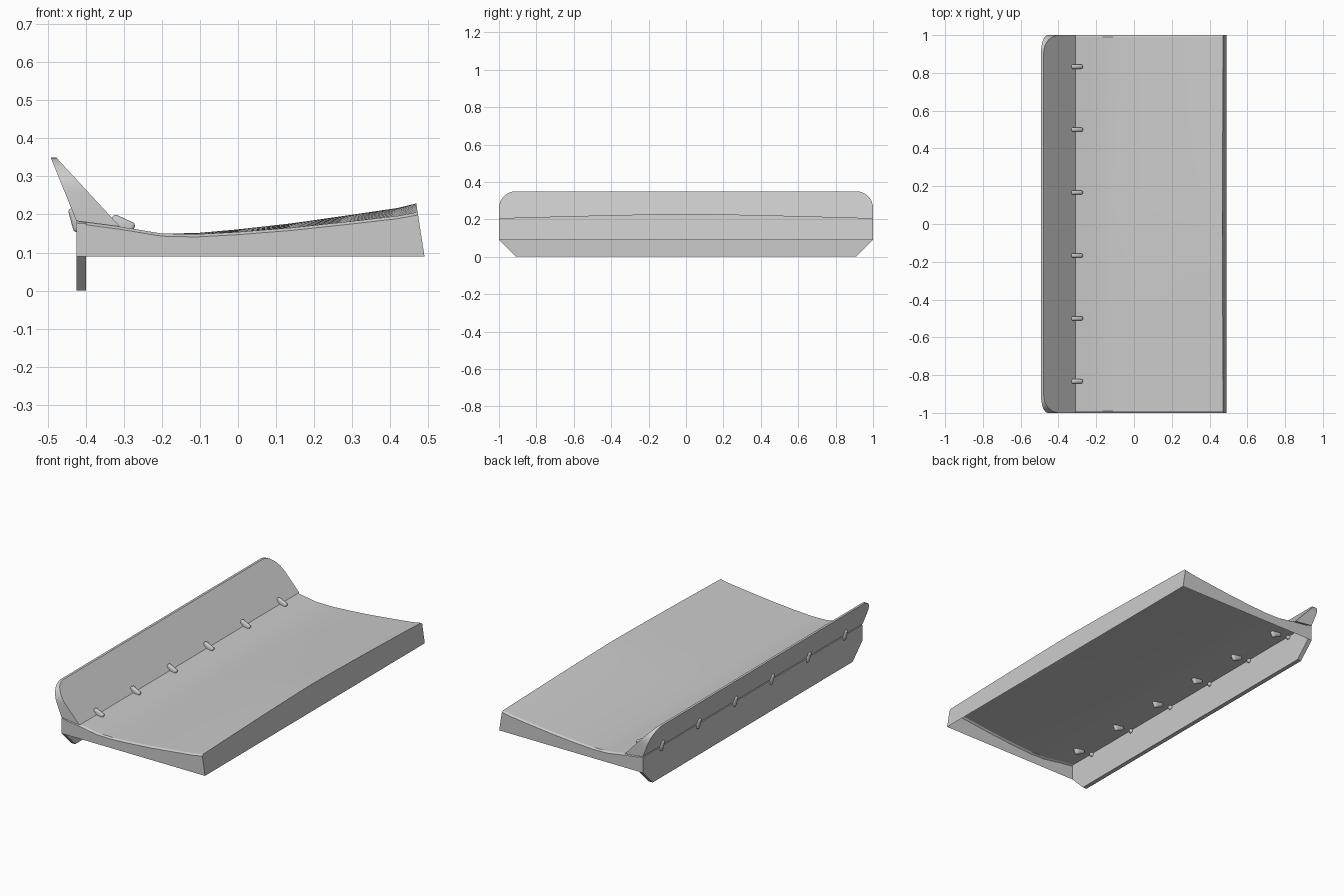
import bpy, bmesh, math

cube = bpy.data.objects.get("Cube")
if cube:
    bpy.data.objects.remove(cube, do_unlink=True)

grey = bpy.data.materials.new("light_grey")
grey.use_nodes = True
colour = (0.6, 0.6, 0.6, 1)
grey.diffuse_color = colour
grey.node_tree.nodes["Principled BSDF"].inputs["Base Color"].default_value = colour


def finish(name, bm, recalc=True):
    if recalc:
        bmesh.ops.recalc_face_normals(bm, faces=bm.faces)
    mesh = bpy.data.meshes.new(name)
    bm.to_mesh(mesh)
    bm.free()
    mesh.materials.append(grey)
    obj = bpy.data.objects.new(name, mesh)
    bpy.context.collection.objects.link(obj)
    bpy.ops.object.select_all(action='DESELECT')
    obj.select_set(True)
    bpy.context.view_layer.objects.active = obj
    bpy.ops.object.shade_smooth_by_angle(angle=math.radians(30))
    return obj


def loft(bm, rows, closed=False):
    """Bridge equal-length rows of points with quads."""
    grid = [[bm.verts.new(p) for p in row] for row in rows]
    n = len(grid[0])
    for a, b in zip(grid, grid[1:]):
        for j in range(n if closed else n - 1):
            k = (j + 1) % n
            bm.faces.new((a[j], b[j], b[k], a[k]))
    return grid


# Deck shell: curved, crowned top with open underside and thin skirts
SKIRT = 0.09
profile = [(-0.425, 0.183), (-0.40, 0.18), (-0.31, 0.168), (-0.20, 0.15),
           (-0.11, 0.148), (0, 0.154), (0.14, 0.165), (0.28, 0.18),
           (0.42, 0.196), (0.472, 0.206)]
ys = [-0.99 + 1.98 * i / 16 for i in range(17)]
rows = []
for x, z in profile:
    crown = 0.023 * max(0, (x + 0.2) / 0.672)
    section = [(-1, SKIRT), (-1, z - 0.007)]
    section += [(y, z + crown * (1 - abs(y) ** 1.3)) for y in ys]
    section += [(1, z - 0.007), (1, SKIRT)]
    last = x == profile[-1][0]
    rows.append([(0.49 - (h - SKIRT) * 0.155 if last else x, y, h)
                 for y, h in section])
bm = bmesh.new()
grid = loft(bm, rows)
bm.faces.new(list(reversed(grid[-1])))
finish("deck_shell", bm, recalc=False)

# Back plate with chamfered lower corners
outline = [(-1, 0.178), (-1, SKIRT), (-0.91, 0), (0.91, 0), (1, SKIRT), (1, 0.178)]
bm = bmesh.new()
grid = loft(bm, [[(x, y, z) for y, z in outline] for x in (-0.425, -0.40)], closed=True)
for ring in grid:
    bm.faces.new(ring)
finish("back_plate", bm)

# Raised wedge lip with rounded upper corners
TOP, CORNER = 0.35, 0.09


def lip_section(y, top):
    back = (top - 0.183) / (TOP - 0.183)
    front = (top - 0.168) / (TOP - 0.168)
    return [(-0.425, y, 0.183), (-0.425 - 0.067 * back, y, top),
            (-0.31 - 0.168 * front, y, top), (-0.31, y, 0.168)]


arc = [math.radians(90 * i / 8) for i in range(9)]
half = [(1 - CORNER + CORNER * math.sin(a), TOP - CORNER + CORNER * math.cos(a))
        for a in arc]
stations = [(-y, z) for y, z in reversed(half)] + half
bm = bmesh.new()
grid = loft(bm, [lip_section(y, z) for y, z in stations], closed=True)
bm.faces.new(grid[0])
bm.faces.new(grid[-1])
finish("wedge_lip", bm)


# Rounded pins through the deck and through the back plate
def pin(name, x, y, z, tilt):
    bm = bmesh.new()
    bmesh.ops.create_cube(bm, size=1)
    bmesh.ops.scale(bm, vec=(0.064, 0.023, 0.048), verts=bm.verts)
    bmesh.ops.bevel(bm, geom=bm.edges[:], offset=0.009, segments=3,
                    profile=0.5, affect='EDGES')
    obj = finish(name, bm)
    obj.location = (x, y, z)
    obj.rotation_euler = (0, math.radians(tilt), 0)


for i in range(6):
    y = (i - 2.5) / 3
    pin(f"deck_pin_{i + 1}", -0.307, y, 0.167, 25)
    pin(f"back_pin_{i + 1}", -0.416, y, 0.189, 75)
